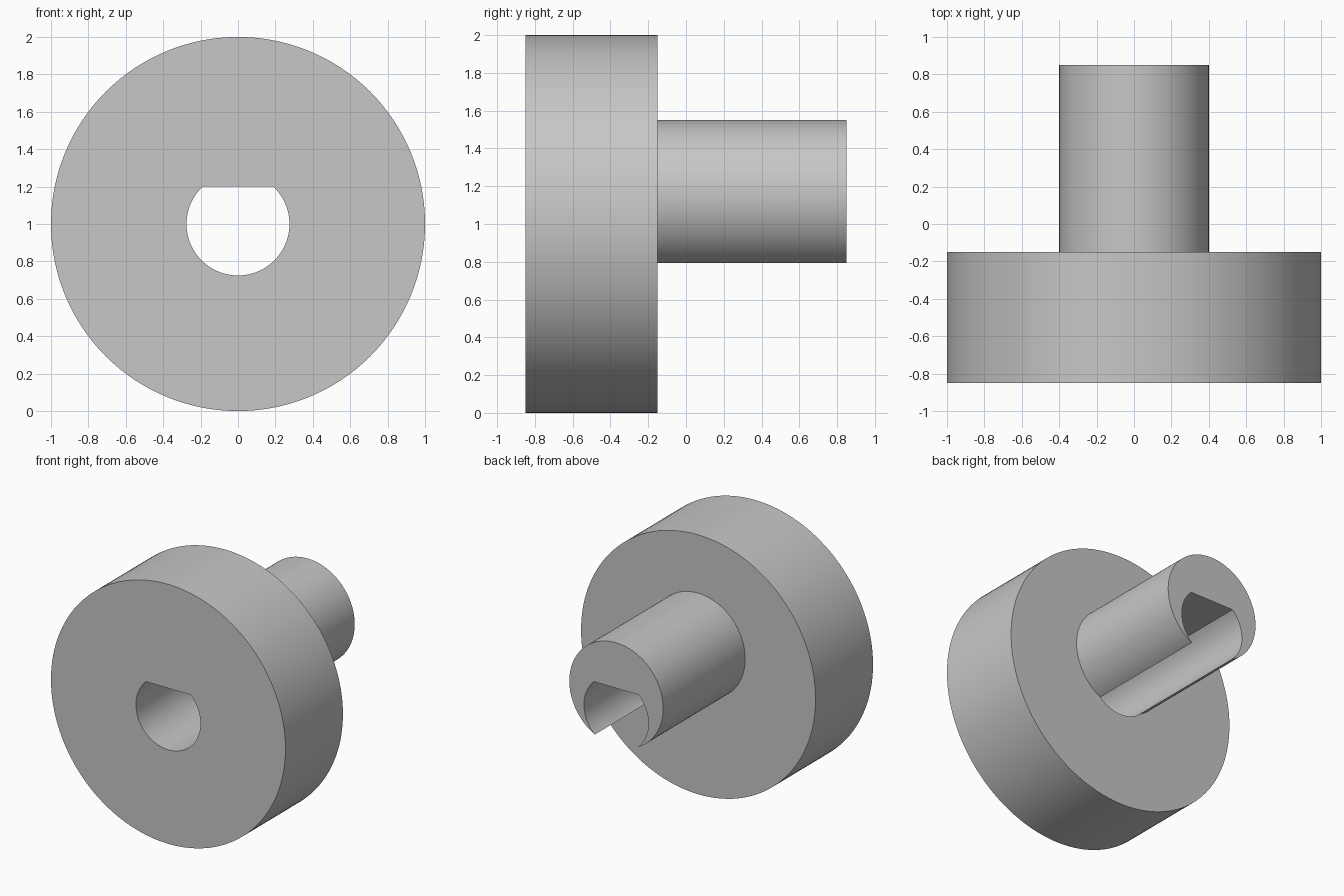
import bpy, bmesh, math

cube = bpy.data.objects.get("Cube")
if cube:
    bpy.data.objects.remove(cube, do_unlink=True)

grey = bpy.data.materials.new("plain grey")
grey.use_nodes = True
colour = (0.57, 0.57, 0.57, 1)
grey.diffuse_color = colour
grey.node_tree.nodes["Principled BSDF"].inputs["Base Color"].default_value = colour


def arc(radius, z, start=0, sweep=math.tau, steps=128):
    """Points (x, z) along an arc; a full turn omits the repeated end point."""
    count = steps if sweep == math.tau else steps + 1
    angles = [start + sweep * i / steps for i in range(count)]
    return [(radius * math.cos(a), z + radius * math.sin(a)) for a in angles]


def prism(name, outline, front, back):
    """Extrude an (x, z) outline along y."""
    bm = bmesh.new()
    face = bm.faces.new([bm.verts.new((x, front, z)) for x, z in outline])
    extruded = bmesh.ops.extrude_face_region(bm, geom=[face])["geom"]
    verts = [v for v in extruded if isinstance(v, bmesh.types.BMVert)]
    bmesh.ops.translate(bm, verts=verts, vec=(0, back - front, 0))
    bmesh.ops.recalc_face_normals(bm, faces=bm.faces)
    mesh = bpy.data.meshes.new(name)
    bm.to_mesh(mesh)
    bm.free()
    mesh.materials.append(grey)
    obj = bpy.data.objects.new(name, mesh)
    bpy.context.collection.objects.link(obj)
    return obj


def combine(target, tool, operation):
    """Apply a boolean and discard its tool."""
    mod = target.modifiers.new(operation, 'BOOLEAN')
    mod.operation, mod.solver, mod.object = operation, 'EXACT', tool
    bpy.ops.object.select_all(action='DESELECT')
    target.select_set(True)
    bpy.context.view_layer.objects.active = target
    bpy.ops.object.modifier_apply(modifier=mod.name)
    bpy.data.objects.remove(tool, do_unlink=True)


# Wide disc with an off-centre shaft rooted in its back
hub = prism("eccentric_hub", arc(1.0, 1.0), -0.85, -0.15)
shaft = prism("shaft", arc(0.4, 1.15), -0.5, 0.85)
combine(hub, shaft, 'UNION')

# D-shaped bore through both parts, breaking out under the shaft
bore_radius, flat_height = 0.275, 0.2
flat_angle = math.asin(flat_height / bore_radius)
outline = arc(bore_radius, 1.0, math.pi - flat_angle, math.pi + 2 * flat_angle)
bore = prism("bore_cutter", outline, -1.2, 1.2)
bore.hide_render = True
combine(hub, bore, 'DIFFERENCE')

# Smooth round walls, keep the rims sharp
bpy.ops.object.shade_smooth_by_angle(angle=math.radians(30))
